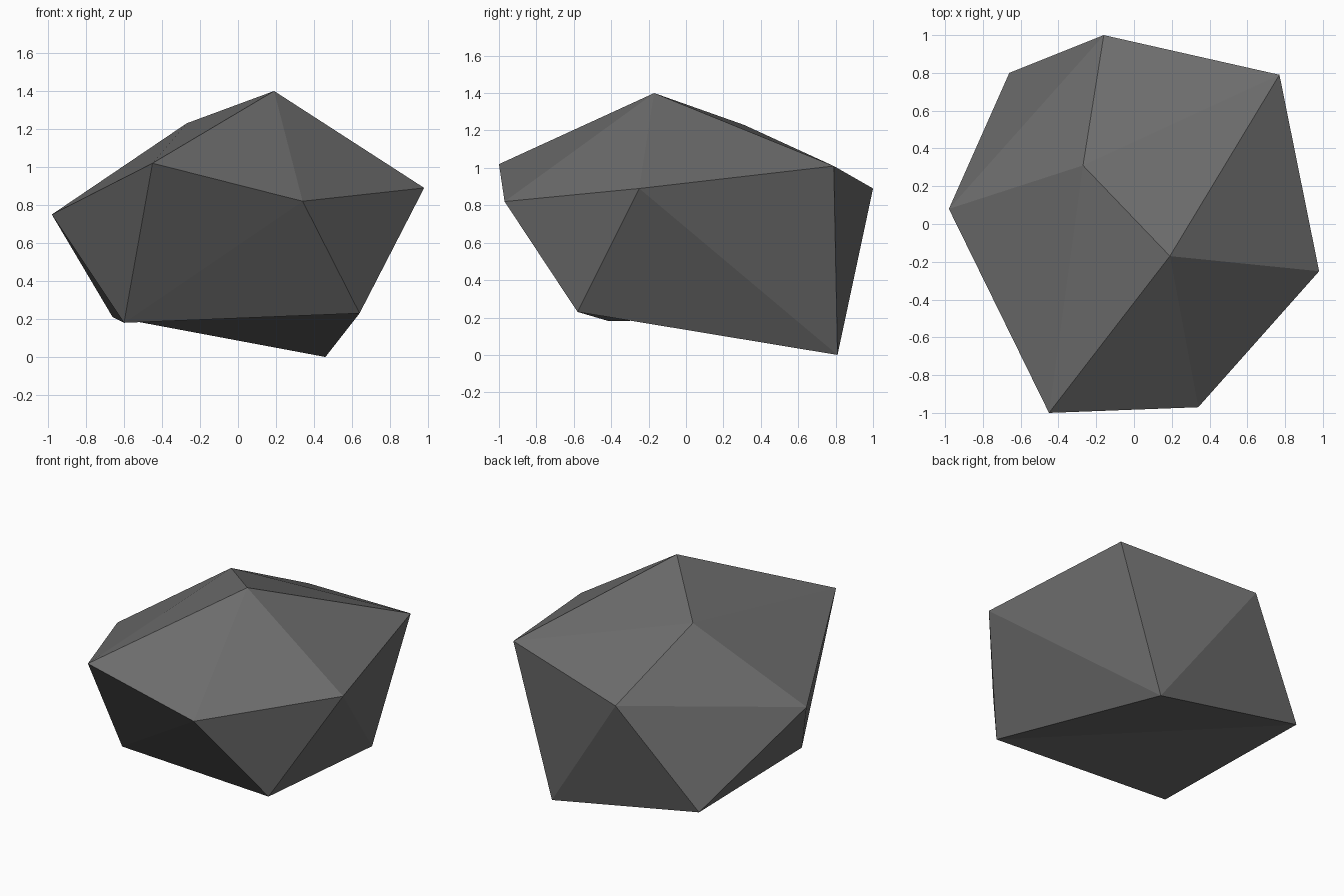
import bpy
import bmesh

default_cube = bpy.data.objects.get("Cube")
if default_cube:
    bpy.data.objects.remove(default_cube, do_unlink=True)


def make_material(name, colour):
    material = bpy.data.materials.new(name)
    material.use_nodes = True
    material.diffuse_color = colour
    shader = material.node_tree.nodes["Principled BSDF"]
    shader.inputs["Base Color"].default_value = colour
    return material


def build_boulder(name, peak, shoulder, foot, base, material):
    """Join a peak, two staggered five-point rings and a base point."""
    bm = bmesh.new()
    top, bottom = bm.verts.new(peak), bm.verts.new(base)
    upper = [bm.verts.new(point) for point in shoulder]
    lower = [bm.verts.new(point) for point in foot]
    count = len(upper)
    for i in range(count):
        j = (i + 1) % count
        bm.faces.new((top, upper[i], upper[j]))
        bm.faces.new((upper[i], lower[i], upper[j]))
        bm.faces.new((lower[i], lower[j], upper[j]))
        bm.faces.new((bottom, lower[j], lower[i]))
    bmesh.ops.recalc_face_normals(bm, faces=bm.faces[:])

    mesh = bpy.data.meshes.new(name)
    bm.to_mesh(mesh)
    bm.free()
    mesh.materials.append(material)
    boulder = bpy.data.objects.new(name, mesh)
    bpy.context.collection.objects.link(boulder)
    return boulder


# Boulder: a rough, flat-faced twenty-sided rock
stone_grey = make_material("stone grey", (0.15, 0.15, 0.15, 1))
shoulder_ring = [
    (-0.45, -1.0, 1.02),
    (0.34, -0.97, 0.82),
    (0.98, -0.25, 0.89),
    (0.77, 0.79, 1.01),
    (-0.27, 0.31, 1.23),
]
foot_ring = [
    (-0.6, -0.41, 0.18),
    (0.64, -0.58, 0.23),
    (0.46, 0.81, 0.0),
    (-0.16, 1.0, 0.89),
    (-0.98, 0.08, 0.75),
]
build_boulder("boulder", (0.19, -0.17, 1.4), shoulder_ring, foot_ring,
              (-0.66, 0.8, 0.21), stone_grey)
